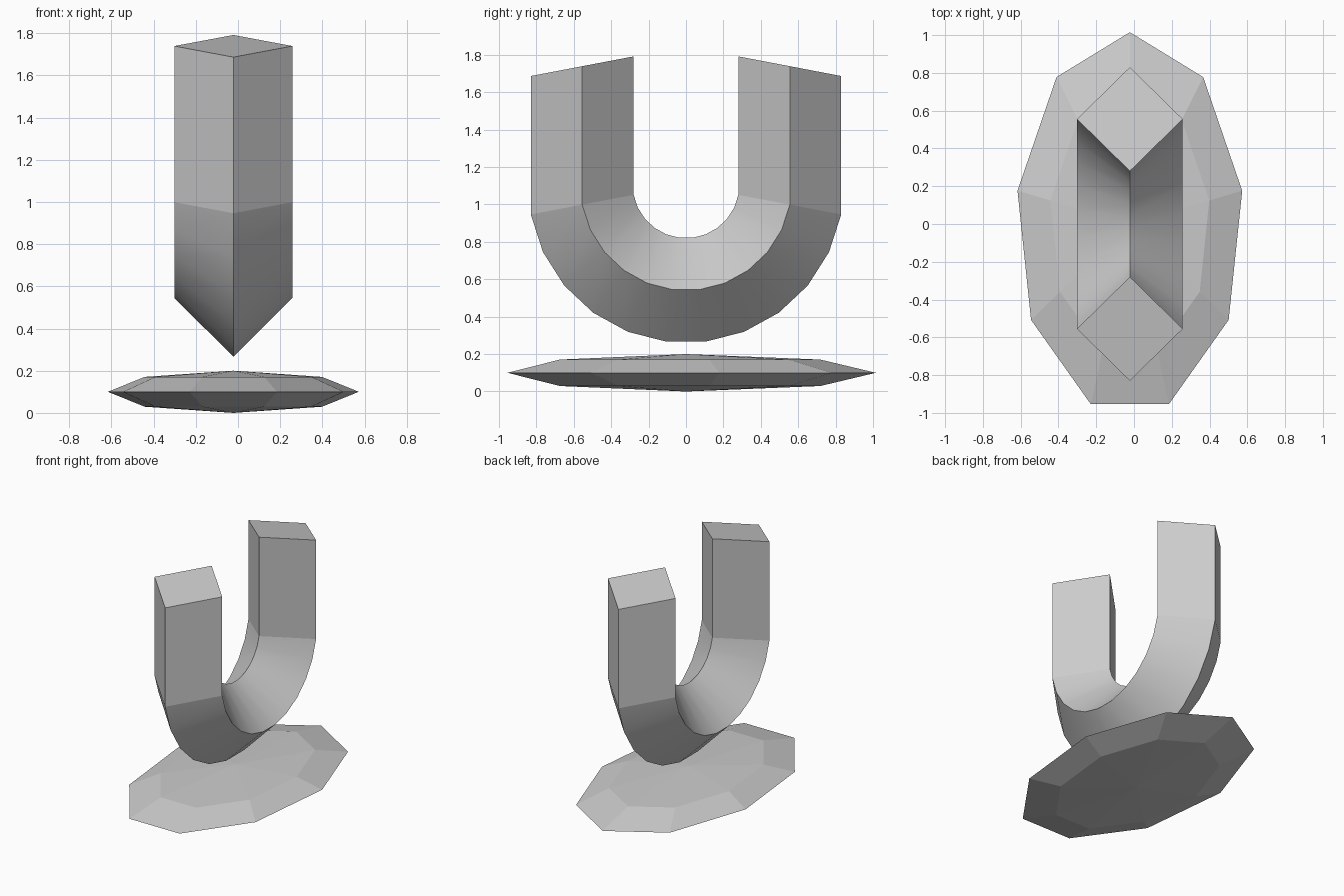
import bpy, bmesh, math
from mathutils import Matrix

if "Cube" in bpy.data.objects:
    bpy.data.objects.remove(bpy.data.objects["Cube"])

CX = -0.022  # shared axis of both parts


def add_object(name, bm):
    bmesh.ops.recalc_face_normals(bm, faces=bm.faces[:])
    mesh = bpy.data.meshes.new(name)
    bm.to_mesh(mesh)
    bm.free()
    obj = bpy.data.objects.new(name, mesh)
    bpy.context.collection.objects.link(obj)
    return obj


# Base: flattened nine-sided low-poly sphere
bm = bmesh.new()
bmesh.ops.create_uvsphere(bm, u_segments=9, v_segments=4, radius=1)
bmesh.ops.transform(bm, verts=bm.verts[:], matrix=Matrix.Translation((CX, 0, 0.1))
                    @ Matrix.Diagonal((0.604, 1.0154, 0.1, 1)))
add_object("base", bm)

# U-shaped fork: diamond section swept round 11 steps of a 25-step circle
STEPS, STEP = 11, math.radians(14.4)
CENTRE_Z, ARM = 1.105, 0.74
# diamond section: (x offset, radius in the bend plane)
section = [(0, 0.845), (0.28, 0.565), (0, 0.285), (-0.28, 0.565)]

bm = bmesh.new()
angles = [math.radians(10.8) + STEP * i for i in range(STEPS + 1)]
stations = [(angles[0], ARM)] + [(a, 0) for a in angles] + [(angles[-1], ARM)]
rings = [[bm.verts.new((CX + x, r * math.cos(a), CENTRE_Z - r * math.sin(a) + lift))
          for x, r in section] for a, lift in stations]

for i, (ring, nxt) in enumerate(zip(rings, rings[1:])):
    for k in range(4):
        j = (k + 1) % 4
        face = bm.faces.new((ring[k], ring[j], nxt[j], nxt[k]))
        face.smooth = 0 < i < len(rings) - 2  # round bend, flat arms
bm.faces.new(rings[0])
bm.faces.new(rings[-1])

# Keep the four lengthwise corners crisp
for ring, nxt in zip(rings, rings[1:]):
    for a, b in zip(ring, nxt):
        bm.edges.get((a, b)).smooth = False
add_object("u_fork", bm)
